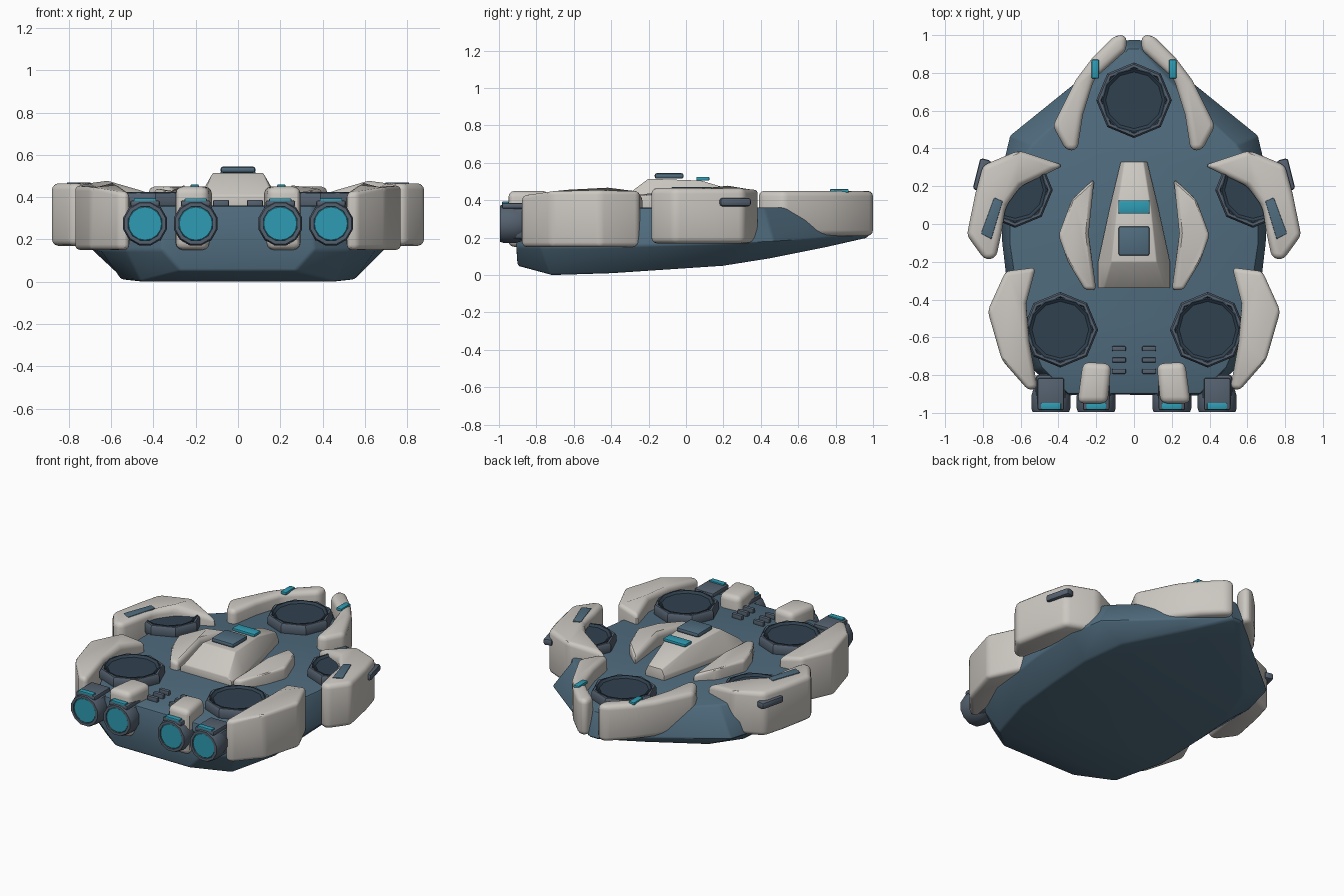
import bpy, bmesh, math
from mathutils import Matrix, Vector

if "Cube" in bpy.data.objects:
    bpy.data.objects.remove(bpy.data.objects["Cube"])

def mat(name, c):
    m = bpy.data.materials.new(name)
    m.diffuse_color = (*c, 1)
    m.use_nodes = True
    m.node_tree.nodes["Principled BSDF"].inputs["Base Color"].default_value = m.diffuse_color
    return m

HULL = mat("hull_blue", (0.08, 0.15, 0.21))
ARMOR = mat("armor_bone", (0.60, 0.57, 0.53))
RIM = mat("trim_grey", (0.09, 0.12, 0.16))
DARK = mat("dark_inset", (0.03, 0.052, 0.078))
TEAL = mat("teal_glow", (0.027, 0.33, 0.45))

def finish(bm, name, material, bevel=0, seg=3, mirror=True):
    """Bevel hard edges, make the object, mirror it across x."""
    bmesh.ops.recalc_face_normals(bm, faces=bm.faces)
    if bevel:
        edges = [e for e in bm.edges if len(e.link_faces) == 2
                 and e.calc_face_angle(0) > math.radians(20)]
        bmesh.ops.bevel(bm, geom=edges, offset=bevel, segments=seg, profile=0.5,
                        affect='EDGES', clamp_overlap=True)
    me = bpy.data.meshes.new(name)
    bm.to_mesh(me)
    bm.free()
    me.materials.append(material)
    ob = bpy.data.objects.new(name, me)
    bpy.context.collection.objects.link(ob)
    bpy.ops.object.select_all(action='DESELECT')
    ob.select_set(True)
    bpy.context.view_layer.objects.active = ob
    bpy.ops.object.shade_smooth_by_angle(angle=math.radians(32))
    if mirror:
        ob.modifiers.new("Mirror", 'MIRROR').use_mirror_merge = False
    return ob

def loft(name, rings, material, bevel, seg=2):
    """Bridge equal-length rings and cap both ends."""
    bm = bmesh.new()
    vs = [[bm.verts.new(p) for p in r] for r in rings]
    n = len(vs[0])
    for a, b in zip(vs, vs[1:]):
        for i in range(n):
            j = (i + 1) % n
            bm.faces.new((a[i], a[j], b[j], b[i]))
    bm.faces.new(vs[0])
    bm.faces.new(vs[-1])
    return finish(bm, name, material, bevel, seg, mirror=False)

def section(half):
    return list(half) + [(-x, y, z) for x, y, z in reversed(half)]

def slab(name, pts, z0, z1, material=ARMOR, bevel=0.035):
    """Upright plate from a plan outline; a third value lowers that top corner."""
    bm = bmesh.new()
    lo = [bm.verts.new((p[0], p[1], z0)) for p in pts]
    hi = [bm.verts.new((p[0], p[1], p[2] if len(p) > 2 else z1)) for p in pts]
    bm.faces.new(lo)
    bm.faces.new(hi)
    for i in range(len(pts)):
        j = (i + 1) % len(pts)
        bm.faces.new((lo[i], lo[j], hi[j], hi[i]))
    return finish(bm, name, material, bevel)

def box(name, c, s, material, rot=0, bevel=0.006, mirror=True):
    bm = bmesh.new()
    m = Matrix.Translation(c) @ Matrix.Rotation(math.radians(rot), 4, 'Z') @ Matrix.Diagonal((*s, 1))
    bmesh.ops.create_cube(bm, size=1, matrix=m)
    return finish(bm, name, material, bevel, 2, mirror)

def disc(name, c, profile, n, material, axis='Z', turn=0, mirror=True):
    """Turned part: profile of (radius, distance along the axis)."""
    bm = bmesh.new()
    m = Matrix.Translation(c)
    if axis == 'Y':
        m = m @ Matrix.Rotation(math.radians(90), 4, 'X')
    rings = []
    for r, h in profile:
        rings.append([bm.verts.new(m @ Vector((r * math.cos(turn + i * math.tau / n),
                      r * math.sin(turn + i * math.tau / n), h))) for i in range(n)])
    for a, b in zip(rings, rings[1:]):
        for i in range(n):
            j = (i + 1) % n
            bm.faces.new((a[i], a[j], b[j], b[i]))
    bm.faces.new(rings[0])
    bm.faces.new(rings[-1])
    return finish(bm, name, material, mirror=mirror)

# Hull: stations from stern to nose, each keel / belt / deck corner
stations = [
    [(0.27, -0.90, 0.05), (0.36, -0.91, 0.15), (0.35, -0.90, 0.36)],
    [(0.46, -0.72, 0.00), (0.53, -0.78, 0.15), (0.49, -0.76, 0.36)],
    [(0.55, -0.40, 0.01), (0.65, -0.52, 0.15), (0.60, -0.50, 0.36)],
    [(0.56, -0.10, 0.03), (0.70, -0.10, 0.16), (0.66, -0.10, 0.36)],
    [(0.56, 0.20, 0.05), (0.71, 0.25, 0.17), (0.66, 0.25, 0.36)],
    [(0.48, 0.45, 0.09), (0.66, 0.47, 0.18), (0.54, 0.42, 0.36)],
    [(0.22, 0.75, 0.15), (0.30, 0.76, 0.20), (0.22, 0.72, 0.36)],
    [(0.03, 0.97, 0.20), (0.04, 0.98, 0.22), (0.03, 0.93, 0.36)]]
loft("hull", [section(s) for s in stations], HULL, 0.012)

# Outer armour plates
slab("front_armor", [(0.04, 1.0), (0.10, 1.0), (0.22, 0.88), (0.31, 0.76), (0.43, 0.52),
                     (0.36, 0.39), (0.30, 0.39), (0.27, 0.58), (0.21, 0.77), (0.04, 0.92)], 0.21, 0.45)
slab("middle_armor", [(0.37, 0.31, 0.41), (0.61, 0.39), (0.80, 0.31), (0.84, 0.16), (0.885, -0.06),
                      (0.79, -0.19), (0.73, -0.18), (0.70, -0.04), (0.68, 0.09), (0.60, 0.20)], 0.17, 0.465)
slab("rear_armor", [(0.52, -0.23, 0.42), (0.68, -0.25), (0.775, -0.46), (0.70, -0.72), (0.56, -0.88, 0.43),
                    (0.51, -0.87, 0.42), (0.555, -0.62), (0.57, -0.42)], 0.15, 0.455)
# Plates flanking the cabin
slab("deck_fin", [(0.21, 0.24, 0.40), (0.33, 0.13), (0.40, -0.06), (0.35, -0.20), (0.26, -0.35, 0.42),
                  (0.20, -0.35, 0.41), (0.24, -0.05)], 0.30, 0.44, bevel=0.022)
# Blocks over the inner thrusters
slab("thruster_block", [(0.27, -0.73), (0.12, -0.74), (0.14, -0.95), (0.30, -0.95)], 0.15, 0.45)

# Lift rotors: octagonal rim with sunken dark dish
for name, x, y, mir in (("front_rotor", 0, 0.655, False), ("side_rotor", 0.63, 0.18, True),
                        ("rear_rotor", 0.39, -0.56, True)):
    disc(name + "_rim", (x, y, 0), [(0.18, 0.32), (0.20, 0.36), (0.20, 0.405), (0.19, 0.42),
         (0.176, 0.42), (0.17, 0.40)], 8, RIM, mirror=mir)
    disc(name + "_dish", (x, y, 0), [(0.172, 0.36), (0.172, 0.424), (0.165, 0.424), (0.15, 0.412)],
         12, DARK, mirror=mir)

# Cabin: y, base half width, top half width, top height
cabin = [(-0.34, 0.19, 0.16, 0.41), (-0.20, 0.19, 0.12, 0.515),
         (0.08, 0.13, 0.09, 0.505), (0.33, 0.07, 0.05, 0.43)]
loft("cabin", [section([(w, y, 0.33), (w, y, 0.39), (t, y, h)]) for y, w, t, h in cabin], ARMOR, 0.006)
box("cabin_hatch", (0, -0.09, 0.53), (0.165, 0.155, 0.03), HULL, bevel=0.012, mirror=False)
box("cabin_light", (0, 0.09, 0.515), (0.165, 0.07, 0.02), TEAL, mirror=False)

# Small lights, inset plates, sensors and vents
box("nose_light", (0.205, 0.82, 0.45), (0.04, 0.10, 0.02), TEAL)
slab("armor_inset", [(0.695, 0.12), (0.74, 0.14), (0.81, -0.05), (0.755, -0.08)], 0.44, 0.47, HULL, 0.004)
box("side_sensor", (0.805, 0.26, 0.39), (0.06, 0.17, 0.045), RIM, rot=14, bevel=0.014)
for i in range(3):
    box("deck_vent_%d" % (i + 1), (0.08, -0.66 - 0.06 * i, 0.37), (0.075, 0.026, 0.035), RIM)

# Thrusters: housing, ring nozzle, glowing face, hood and strip light
for name, x in (("inner_thruster", 0.20), ("outer_thruster", 0.44)):
    box(name + "_housing", (x, -0.87, 0.275), (0.165, 0.15, 0.17), RIM, bevel=0.025)
    disc(name + "_nozzle", (x, 0, 0.275), [(0.085, 0.84), (0.098, 0.88), (0.107, 0.91), (0.107, 0.975),
         (0.10, 0.995), (0.083, 0.995), (0.08, 0.975)], 12, RIM, 'Y', math.pi / 12)
    disc(name + "_glow", (x, 0, 0.275), [(0.084, 0.95), (0.084, 0.985), (0.078, 0.99)], 16, TEAL, 'Y')
    box(name + "_hood", (x, -0.90, 0.37), (0.14, 0.17, 0.03), RIM, bevel=0.01)
    box(name + "_strip", (x, -0.965, 0.385), (0.105, 0.035, 0.018), TEAL, bevel=0.004)
